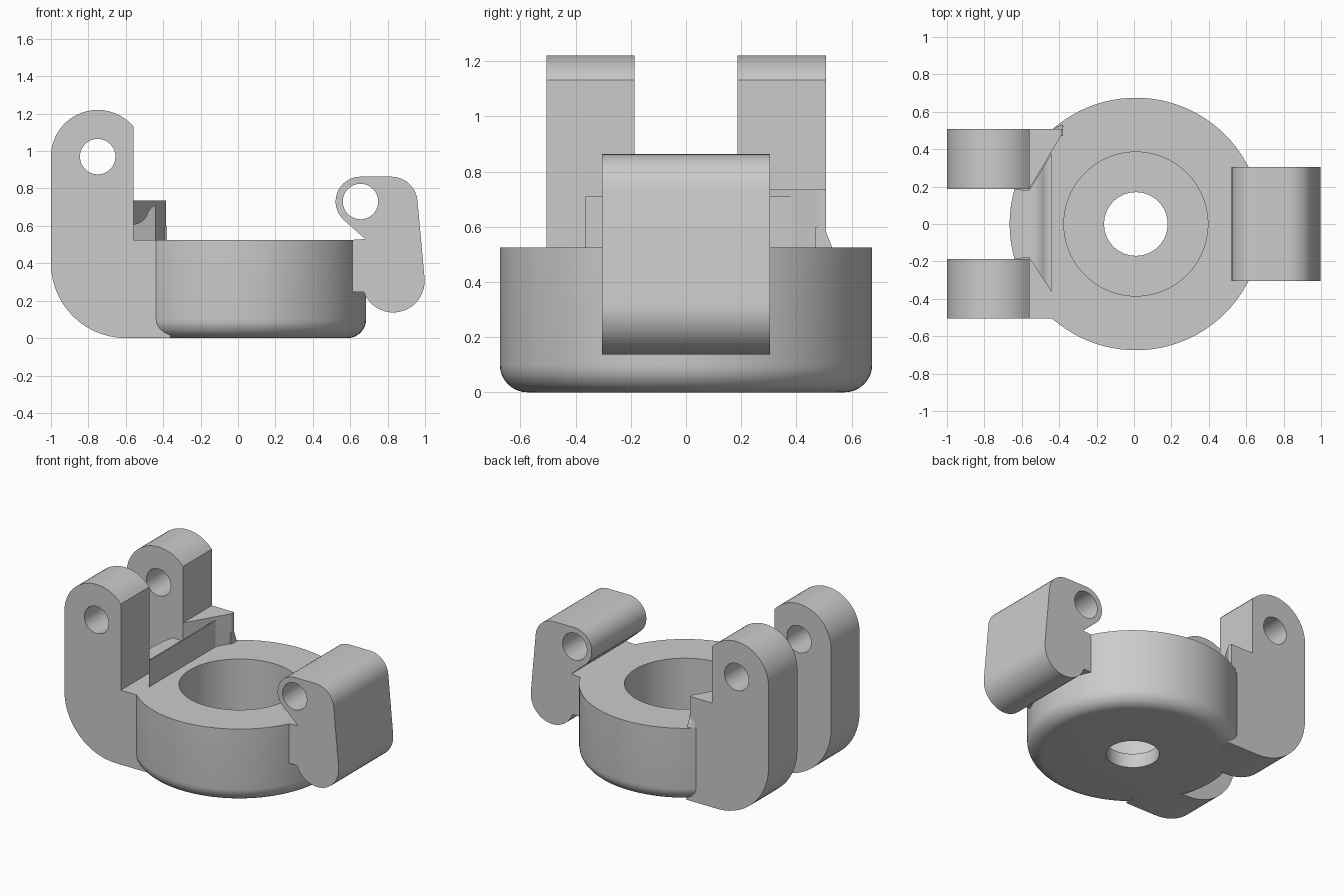
import bpy, bmesh, math
from mathutils import Matrix, Vector

old = bpy.data.objects.get("Cube")
if old:
    bpy.data.objects.remove(old)

grey = bpy.data.materials.new("plain grey")
grey.use_nodes = True
COLOUR = (0.6, 0.6, 0.6, 1)
grey.diffuse_color = COLOUR
grey.node_tree.nodes["Principled BSDF"].inputs["Base Color"].default_value = COLOUR

DISC_X, DISC_R, DISC_H = 0.01, 0.675, 0.525


def arc(cx, cy, r, start, end, steps=12):
    angles = [math.radians(start + (end - start) * i / steps) for i in range(steps + 1)]
    return [(cx + r * math.cos(a), cy + r * math.sin(a)) for a in angles]


def finish(name, bm):
    bmesh.ops.recalc_face_normals(bm, faces=bm.faces)
    mesh = bpy.data.meshes.new(name)
    bm.to_mesh(mesh)
    bm.free()
    mesh.materials.append(grey)
    obj = bpy.data.objects.new(name, mesh)
    bpy.context.collection.objects.link(obj)
    return obj


def prism(name, outline, low, high, axis="y"):
    """Extrude an (x, z) outline along y, or an (x, y) outline along z."""
    bm = bmesh.new()
    place = (lambda a, b: (a, low, b)) if axis == "y" else (lambda a, b: (a, b, low))
    face = bm.faces.new([bm.verts.new(place(a, b)) for a, b in outline])
    grown = bmesh.ops.extrude_face_region(bm, geom=[face])["geom"]
    shift = Vector((0, high - low, 0)) if axis == "y" else Vector((0, 0, high - low))
    bmesh.ops.translate(bm, vec=shift, verts=[g for g in grown if isinstance(g, bmesh.types.BMVert)])
    return finish(name, bm)


def lathe(name, profile, steps=96):
    """Turn a closed (radius, z) profile about the disc axis."""
    bm = bmesh.new()
    verts = [bm.verts.new((DISC_X + r, 0, z)) for r, z in profile]
    edges = [bm.edges.new((v, verts[i - 1])) for i, v in enumerate(verts)]
    bmesh.ops.spin(bm, geom=verts + edges, cent=(DISC_X, 0, 0), axis=(0, 0, 1),
                   angle=math.tau, steps=steps)
    bmesh.ops.remove_doubles(bm, verts=bm.verts, dist=0.0005)
    return finish(name, bm)


def combine(obj, tool, operation):
    mod = obj.modifiers.new("cut", "BOOLEAN")
    mod.operation, mod.object, mod.solver = operation, tool, "EXACT"
    bpy.context.view_layer.objects.active = obj
    bpy.ops.object.modifier_apply(modifier=mod.name)
    bpy.data.objects.remove(tool)


def smooth(obj):
    bpy.ops.object.select_all(action="DESELECT")
    obj.select_set(True)
    bpy.context.view_layer.objects.active = obj
    bpy.ops.object.shade_smooth_by_angle(angle=math.radians(30))


# Round body with a counterbore, a through hole and a rounded lower rim
body = lathe("round_body", [(0.17, 0)] + arc(DISC_R - 0.1, 0.1, 0.1, -90, 0, 8)
             + [(DISC_R, DISC_H), (0.385, DISC_H), (0.385, 0.1), (0.17, 0.1)])

# Pair of tall hinge lugs
top_arc = math.degrees(math.acos(0.19 / 0.25))
lug_outline = (arc(-0.75, 0.97, 0.25, top_arc, 180, 20) + arc(-0.6, 0.4, 0.4, 180, 270, 14)
               + [(-0.36, 0), (-0.36, 0.1), (-0.43, 0.12), (-0.43, DISC_H), (-0.56, DISC_H)])
lugs = []
for side, low, high in (("right", -0.505, -0.187), ("left", 0.187, 0.508)):
    lug = prism(side + "_hinge_lug", lug_outline, low, high)
    combine(lug, prism("lug_bore", arc(-0.75, 0.97, 0.095, 0, 348.75, 31), -0.7, 0.7), "DIFFERENCE")
    lugs.append(lug)

# Curved ridge between the lugs, trimmed to the disc edge and slanted ends
ridge = prism("stop_ridge", [(-0.8, 0.5), (-0.44, 0.5), (-0.44, 0.71), (-0.455, 0.705)]
              + arc(-0.56, 0.69, 0.08, -10, -90, 8) + [(-0.8, 0.61)], -0.45, 0.45)
plan = [(-0.56, -0.18), (-0.44, -0.365), (-0.44, 0.38), (-0.56, 0.18)]
plan += arc(DISC_X, 0, DISC_R, 164, 196, 10)
combine(ridge, prism("ridge_trim", plan, 0.3, 0.9, "z"), "INTERSECT")

# Triangular gusset and small fillet on the left lug
gusset = prism("left_gusset", [(-0.57, 0.187), (-0.56, 0.187), (-0.385, 0.48),
                               (-0.385, 0.508), (-0.57, 0.508)], 0.5, 0.735, "z")
fillet = prism("gusset_fillet", [(-0.43, 0.47), (-0.38, 0.47), (-0.38, 0.54), (-0.4, 0.53),
                                 (-0.43, 0.508)], 0.5, 0.6, "z")
for v in fillet.data.vertices:
    if v.co.z > 0.55 and v.co.y > 0.5:
        v.co.y = 0.5

# Latch block with a bored knuckle on the opposite side
block_outline = (arc(0.655, 0.73, 0.133, 90, 228, 16) + [(0.68, 0.53), (0.58, DISC_H - 0.002),
                 (0.58, 0.245)] + arc(0.83, 0.305, 0.168, 200, 365, 18)
                 + arc(0.82, 0.723, 0.14, 5, 90, 10))
latch = prism("latch_block", block_outline, -0.304, 0.304)
combine(latch, prism("latch_bore", arc(0.655, 0.73, 0.095, 0, 348.75, 31), -0.7, 0.7), "DIFFERENCE")

for part in [body, ridge, latch] + lugs:
    smooth(part)
